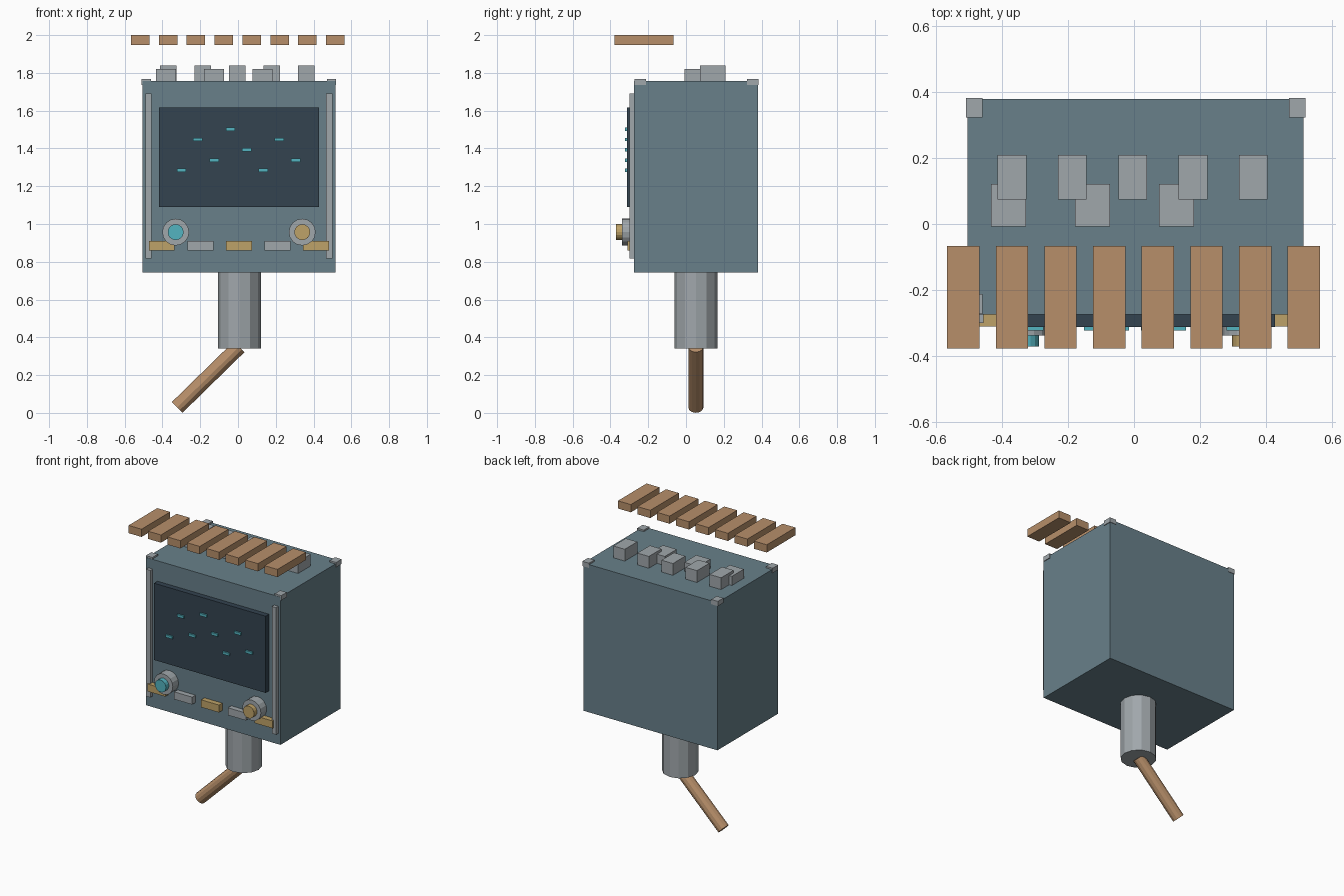
import bpy
from mathutils import Vector

if "Cube" in bpy.data.objects:
    bpy.data.objects.remove(bpy.data.objects["Cube"])


def material(name, rgb):
    """Flat material from 8-bit display values, stored as linear."""
    col = [((c / 255 + 0.055) / 1.055) ** 2.4 for c in rgb] + [1]
    m = bpy.data.materials.new(name)
    m.use_nodes = True
    m.diffuse_color = col
    m.node_tree.nodes["Principled BSDF"].inputs["Base Color"].default_value = col
    return m


slate = material("slate_blue", (104, 128, 138))
dark = material("dark_glass", (51, 67, 80))
grey = material("light_grey", (160, 167, 171))
gold = material("brass", (190, 162, 104))
cyan = material("cyan", (84, 179, 192))
wood = material("wood", (183, 143, 106))


def box(name, mat, x, y, z):
    """Box given by its (low, high) range on each axis."""
    bpy.ops.mesh.primitive_cube_add(size=1)
    o = bpy.context.object
    o.name = name
    o.location = [(a + b) / 2 for a, b in (x, y, z)]
    o.scale = [b - a for a, b in (x, y, z)]
    o.data.materials.append(mat)
    return o


def around(c, width):
    return (c - width / 2, c + width / 2)


def rod(name, mat, start, end, radius, sides=12):
    """Cylinder between two points."""
    a, b = Vector(start), Vector(end)
    bpy.ops.mesh.primitive_cylinder_add(vertices=sides, radius=radius, depth=(b - a).length)
    o = bpy.context.object
    o.name = name
    o.location = (a + b) / 2
    o.rotation_euler = (b - a).to_track_quat('Z', 'Y').to_euler()
    o.data.materials.append(mat)
    return o


# Cabinet
MID, FRONT, BACK, TOP = 0.005, -0.275, 0.38, 1.757
box("cabinet", slate, around(MID, 1.02), (FRONT, BACK), (0.742, TOP))

# Corner caps and front rails
for side, label in ((-1, "right"), (1, "left")):
    for y, end in ((-0.243, "front"), (0.353, "back")):
        box(f"{end}_{label}_corner_cap", grey, around(MID + side * 0.49, 0.05),
            around(y, 0.06), (1.735, 1.768))
    box(f"{label}_front_rail", grey, around(MID + side * 0.478, 0.032),
        (-0.3, FRONT + 0.01), (0.817, 1.69))

# Screen with small lit marks
box("screen", dark, around(MID, 0.847), (-0.312, FRONT + 0.01), (1.09, 1.617))
for i, level in enumerate((0, 3, 1, 4, 2, 0, 3, 1)):
    box(f"screen_mark_{i + 1}", cyan, around(-0.299 + i * 0.0864, 0.05),
        (-0.323, -0.31), around(1.284 + level * 0.0545, 0.018))

# Knobs
for x, mat, label in ((MID - 0.335, cyan, "right"), (MID + 0.335, gold, "left")):
    rod(f"{label}_knob_ring", grey, (x, FRONT + 0.01, 0.957), (x, -0.338, 0.957), 0.071, 16)
    rod(f"{label}_knob_cap", mat, (x, -0.33, 0.957), (x, -0.371, 0.957), 0.042, 16)

# Row of buttons
for i in range(5):
    box(f"button_{i + 1}", grey if i % 2 else gold, around(MID + (i - 2) * 0.204, 0.136),
        (-0.311, FRONT + 0.01), (0.86, 0.911))

# Two rows of blocks on the roof
for i in range(5):
    box(f"back_roof_block_{i + 1}", grey, around(-0.37 + i * 0.183, 0.087),
        (0.074, 0.21), (TOP - 0.01, 1.838))
for i in range(3):
    box(f"front_roof_block_{i + 1}", grey, around(-0.381 + i * 0.255, 0.106),
        (-0.008, 0.122), (TOP - 0.01, 1.82))

# Floating awning slats
for i in range(8):
    box(f"awning_slat_{i + 1}", wood, around(-0.518 + i * 0.1476, 0.098),
        (-0.378, -0.067), (1.947, 2.0))

# Neck and slanted handle
rod("neck", grey, (0.007, 0.052, 0.34), (0.007, 0.052, 0.75), 0.114)
rod("handle", wood, (-0.322, 0.052, 0.029), (0.006, 0.052, 0.35), 0.04)
